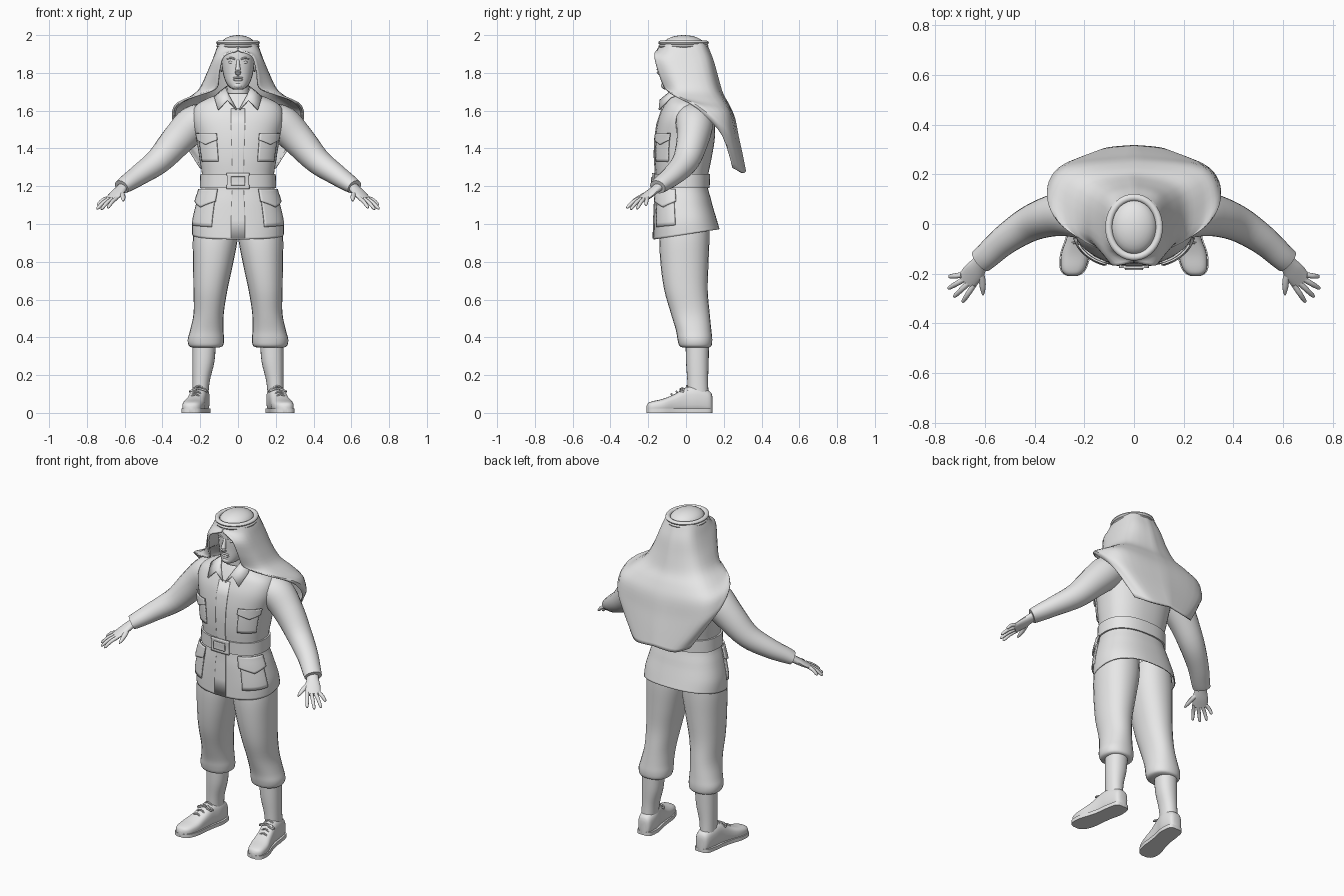
import bpy, bmesh, math
from mathutils import Vector, Matrix

cube = bpy.data.objects.get("Cube")
if cube:
    bpy.data.objects.remove(cube, do_unlink=True)

grey = bpy.data.materials.new("plain_grey")
grey.use_nodes = True
grey.diffuse_color = (0.8, 0.8, 0.8, 1)
grey.node_tree.nodes["Principled BSDF"].inputs["Base Color"].default_value = (0.8, 0.8, 0.8, 1)

X, Y, Z = Vector((1, 0, 0)), Vector((0, 1, 0)), Vector((0, 0, 1))
SIDES = (("left", 1), ("right", -1))
parts = []


# ---------- helpers ----------
def finish(name, bm, thick=0):
    """Turn a bmesh into a named object, optionally thickened."""
    bmesh.ops.remove_doubles(bm, verts=bm.verts, dist=0.0001)
    bmesh.ops.recalc_face_normals(bm, faces=bm.faces)
    mesh = bpy.data.meshes.new(name)
    bm.to_mesh(mesh)
    bm.free()
    mesh.materials.append(grey)
    obj = bpy.data.objects.new(name, mesh)
    bpy.context.scene.collection.objects.link(obj)
    if thick:
        mod = obj.modifiers.new("thickness", "SOLIDIFY")
        mod.thickness = thick
        mod.offset = 0
    parts.append(obj)
    return obj


def grid(name, rows, closed=True, caps=True, thick=0):
    """Skin rows of points; closed rows become rings."""
    bm = bmesh.new()
    rings = [[bm.verts.new(p) for p in row] for row in rows]
    n = len(rings[0])
    for a, b in zip(rings, rings[1:]):
        for i in range(n if closed else n - 1):
            j = (i + 1) % n
            bm.faces.new((a[i], a[j], b[j], b[i]))
    if closed and caps:
        bm.faces.new(rings[0])
        bm.faces.new(rings[-1])
    return finish(name, bm, thick)


def spline(points, k=4):
    """Smooth curve through points of any dimension."""
    p = [Vector(q) for q in points]
    p = [p[0]] + p + [p[-1]]
    out = []
    for a, b, c, d in zip(p, p[1:], p[2:], p[3:]):
        for i in range(k):
            t = i / k
            out.append(b + (c - a) * (t / 2) + (a * 2 - b * 5 + c * 4 - d) * (t * t / 2)
                       + (b * 3 - a - c * 3 + d) * (t ** 3 / 2))
    return out + [p[-1]]


def power(value, p):
    return math.copysign(abs(value) ** (2 / p), value)


def oval(c, u, v, a, b, n=24, p=2):
    angles = [math.tau * i / n for i in range(n)]
    return [c + u * a * power(math.cos(t), p) + v * b * power(math.sin(t), p) for t in angles]


def column(name, stations, side=1, p=2.2, k=4):
    """Upright loft of (x, y, z, half width, half depth)."""
    return grid(name, [oval(Vector((x * side, y, z)), X, Y, a, b, p=p)
                       for x, y, z, a, b in spline(stations, k)])


def limb(name, stations, side=1, n=16, k=4):
    """Loft along a path of (x, y, z, wide radius, thin radius)."""
    path = spline(stations, k)
    centres = [Vector((s[0] * side, s[1], s[2])) for s in path]
    rows = []
    for i, c in enumerate(centres):
        d = (centres[min(i + 1, len(path) - 1)] - centres[max(i - 1, 0)]).normalized()
        u = d.cross(Z).normalized()
        rows.append(oval(c, u, u.cross(d), path[i][3], path[i][4], n))
    return grid(name, rows)


def ball(name, centre, radii):
    bm = bmesh.new()
    bmesh.ops.create_uvsphere(bm, u_segments=24, v_segments=14, radius=1,
                              matrix=Matrix.LocRotScale(Vector(centre), None, Vector(radii)))
    return finish(name, bm)


# ---------- jacket: (z, centre y, half width, half depth) ----------
jacket_rows = spline([(.945, .003, .24, .172), (1.02, -.005, .237, .162), (1.12, -.015, .212, .147),
                      (1.22, -.022, .185, .132), (1.34, -.016, .2, .147), (1.45, -.006, .218, .155),
                      (1.55, .002, .24, .147), (1.62, .004, .225, .122), (1.66, .002, .165, .1),
                      (1.69, 0, .085, .08)], 5)


def surface(angle, z, grow=0):
    """Point on the jacket, angle in degrees from the front."""
    for a, b in zip(jacket_rows, jacket_rows[1:]):
        if z <= b[0]:
            break
    s = a.lerp(b, (z - a[0]) / (b[0] - a[0]))
    t = math.radians(angle)
    x = (s[2] + grow) * power(math.sin(t), 2.4)
    y = s[1] - (s[3] + grow) * power(math.cos(t), 2.4)
    return Vector((x, y, z + max(0, 1.1 - z) * y))


def patch(name, a0, a1, z0, z1, grow, side=1, point=0, thick=.008):
    """Panel lying on the jacket, its lower edge drawn to a point."""
    rows = []
    for j in range(9):
        row = []
        for i in range(13):
            f = i / 12
            low = z0 + point * abs(2 * f - 1)
            row.append(surface(side * (a0 + (a1 - a0) * f), low + (z1 - low) * j / 8, grow))
        rows.append(row)
    return grid(name, rows, closed=False, thick=thick)


grid("jacket", [[surface(i * 7.5, r[0]) for i in range(48)] for r in jacket_rows], caps=False, thick=.006)
grid("belt", [[surface(i * 7.5, z, g) for i in range(48)]
              for z, g in ((1.19, 0), (1.19, .012), (1.265, .012), (1.265, 0))], caps=False)
patch("front_placket", -6, 6, .95, 1.61, .004)
patch("buckle_plate", -13, 13, 1.185, 1.27, .018)
patch("buckle_inner", -7, 7, 1.205, 1.25, .026)
for label, s in SIDES:
    patch(label + "_chest_pocket", 26, 64, 1.33, 1.46, .007, s)
    patch(label + "_chest_flap", 24, 66, 1.42, 1.48, .015, s, .025)
    patch(label + "_hip_pocket", 30, 76, 1.0, 1.15, .008, s)
    patch(label + "_hip_flap", 27, 80, 1.09, 1.185, .018, s, .03)
    # Folded collar wing with a pointed tip
    bm = bmesh.new()
    wing = [(.055, .02, 1.73), (.095, .0, 1.70), (.125, -.08, 1.67), (.105, -.142, 1.605),
            (.055, -.137, 1.655), (.008, -.135, 1.605), (.045, -.1, 1.675), (.065, -.06, 1.72)]
    verts = [bm.verts.new((x * s, y, z)) for x, y, z in wing]
    for ids in ((0, 1, 2, 7), (7, 2, 4, 6), (2, 3, 4), (6, 4, 5)):
        bm.faces.new([verts[i] for i in ids])
    finish(label + "_collar", bm, .008)

# ---------- arms and hands ----------
for label, s in SIDES:
    limb(label + "_sleeve", [(.15, .03, 1.57, .09, .07), (.23, .045, 1.535, .1, .095),
                             (.32, .035, 1.445, .085, .087), (.42, .0, 1.335, .072, .07),
                             (.52, -.065, 1.262, .06, .056), (.59, -.127, 1.214, .053, .045),
                             (.617, -.15, 1.196, .05, .038)], s, 20)
    limb(label + "_palm", [(.595, -.13, 1.21, .032, .025), (.62, -.16, 1.185, .034, .021),
                           (.645, -.195, 1.158, .043, .018), (.675, -.232, 1.13, .041, .012)], s)
    tips = ((.745, -.212, 1.1), (.748, -.26, 1.08), (.725, -.294, 1.078), (.69, -.315, 1.085))
    for i, tip in enumerate(tips):
        f = .032 - i * .0213
        base = Vector((.668 + .78 * f, -.225 + .62 * f, 1.137))
        end = Vector(tip)
        mid = base.lerp(end, .5) + Z * .006
        limb(f"{label}_finger_{i + 1}", [(*base, .011, .011), (*mid, .0105, .01),
                                         (*base.lerp(end, .9), .008, .008), (*end, .003, .003)], s, 10)
    limb(label + "_thumb", [(.622, -.18, 1.172, .014, .014), (.611, -.225, 1.152, .014, .012),
                            (.608, -.26, 1.135, .011, .01), (.607, -.285, 1.122, .004, .004)], s, 10)

# ---------- legs and shoes ----------
for label, s in SIDES:
    column(label + "_trouser_leg", [(.115, 0, 1.05, .11, .12), (.12, -.008, .93, .119, .132),
                                    (.132, -.008, .79, .106, .127), (.146, .0, .65, .09, .115),
                                    (.155, .022, .53, .08, .103), (.165, .04, .44, .088, .094),
                                    (.17, .047, .39, .096, .092), (.17, .05, .355, .09, .085),
                                    (.172, .052, .345, .065, .065)], s)
    column(label + "_sock", [(.178, .06, .38, .062, .062), (.183, .06, .27, .058, .06),
                             (.195, .062, .17, .046, .055), (.2, .065, .08, .042, .055)], s)
    # Shoe stations: (y, centre x, half width, height)
    shoe = spline([(.14, .195, .02, .085), (.125, .196, .04, .115), (.06, .2, .05, .14),
                   (.0, .21, .047, .135), (-.06, .222, .05, .1), (-.12, .235, .057, .075),
                   (-.175, .244, .05, .062), (-.2, .247, .034, .052), (-.21, .248, .012, .035)])
    grid(label + "_shoe", [oval(Vector((x * s, y, h / 2)), X, Z, w, h / 2, p=2.8) for y, x, w, h in shoe])
    grid(label + "_sole", [[Vector((s * (x + e * (w + .005)), y, z)) for e, z in
                            ((-1, 0), (1, 0), (1, .022), (-1, .022))] for y, x, w, h in shoe])
    for i in range(4):
        y, z, x = .01 - i * .027, .137 - i * .0145, .208 + i * .006
        limb(f"{label}_lace_{i + 1}", [(x - .036, y, z - .02, .005, .005), (x, y - .006, z + .006, .005, .005),
                                       (x + .036, y, z - .02, .005, .005)], s, 8)
    for e in (-1, 1):
        bm = bmesh.new()
        finish_loop = [(x * .02 * e, y) for x, y in ((0, 0), (1, -.012), (2.2, -.01), (2.4, .006), (1, .01), (0, 0))]
        for (x0, y0), (x1, y1) in zip(finish_loop, finish_loop[1:]):
            quad = ((x0, y0, 0), (x1, y1, 0), (x1, y1, .009), (x0, y0, .009))
            bm.faces.new([bm.verts.new((s * .21 + x, y - .02, z + .128 - abs(x) * .4)) for x, y, z in quad])
        finish(f"{label}_lace_loop_{'outer' if e > 0 else 'inner'}", bm, .006)

# ---------- head and face ----------
column("neck", [(0, .01, 1.58, .07, .07), (0, -.005, 1.68, .06, .062), (0, -.01, 1.78, .06, .062)])
column("head", [(0, -.085, 1.712, .022, .03), (0, -.07, 1.722, .042, .056), (0, -.048, 1.75, .064, .08),
                (0, -.03, 1.8, .08, .098), (0, -.024, 1.86, .087, .107), (0, -.018, 1.92, .086, .11),
                (0, -.014, 1.96, .07, .09)])
limb("nose", [(0, -.122, 1.872, .008, .008), (0, -.134, 1.84, .01, .012), (0, -.143, 1.807, .016, .014),
              (0, -.13, 1.793, .012, .008)], n=12)
for name, z, r in (("upper_lip", 1.774, .006), ("lower_lip", 1.763, .007)):
    ball(name, (0, -.125, z), (.026, .009, r))
ball("chin", (0, -.112, 1.733), (.026, .02, .018))
for label, s in SIDES:
    ball(label + "_eye", (s * .035, -.118, 1.856), (.016, .008, .007))
    limb(label + "_brow", [(.014, -.127, 1.872, .005, .005), (.036, -.126, 1.879, .006, .005),
                           (.06, -.108, 1.874, .004, .004)], s, 8)
    ball(label + "_ear", (s * .088, -.01, 1.84), (.01, .022, .035))

# ---------- head cloth: half rows run from the front edge to the back centre ----------
cloth = [
    ((0, -.13, 1.955), (.085, -.085, 1.955), (.085, .07, 1.955), (0, .105, 1.955)),
    ((0, -.15, 1.92), (.1, -.085, 1.925), (.095, .08, 1.925), (0, .12, 1.92)),
    ((.075, -.166, 1.89), (.128, -.08, 1.87), (.11, .1, 1.87), (0, .143, 1.86)),
    ((.1, -.143, 1.8), (.162, -.05, 1.79), (.14, .12, 1.78), (0, .168, 1.77)),
    ((.112, -.11, 1.72), (.2, -.03, 1.71), (.18, .145, 1.7), (0, .192, 1.69)),
    ((.19, -.075, 1.69), (.27, .01, 1.66), (.24, .185, 1.64), (0, .225, 1.63)),
    ((.285, -.01, 1.655), (.335, .08, 1.62), (.275, .22, 1.58), (0, .255, 1.56)),
    ((.335, .085, 1.59), (.338, .17, 1.54), (.255, .245, 1.48), (0, .275, 1.46)),
    ((.3, .195, 1.47), (.285, .215, 1.44), (.2, .27, 1.38), (0, .295, 1.37)),
    ((.2, .245, 1.3), (.185, .26, 1.29), (.12, .3, 1.27), (0, .313, 1.28))]
halves = [spline(row, 5) for row in cloth]
columns = [spline(c, 4) for c in zip(*halves)]
rows = [list(r) for r in zip(*columns)]
grid("head_cloth", [r + [Vector((-p[0], p[1], p[2])) for p in reversed(r[:-1])] for r in rows],
     closed=False, thick=.01)
ball("cloth_crown", (0, -.012, 1.945), (.092, .112, .055))

# Doubled cord around the crown
for name, z, a, b in (("lower_cord", 1.942, .1, .118), ("upper_cord", 1.96, .102, .12)):
    rings = [oval(Vector((a * math.cos(t), b * math.sin(t) - .013, z)),
                  Vector((math.cos(t), math.sin(t), 0)), Z, .014, .011, 10)
             for t in (math.tau * i / 40 for i in range(41))]
    grid(name, rings, caps=False)

# ---------- shading ----------
bpy.ops.object.select_all(action="DESELECT")
for obj in parts:
    obj.select_set(True)
bpy.context.view_layer.objects.active = parts[0]
bpy.ops.object.shade_smooth_by_angle(angle=math.radians(40))
